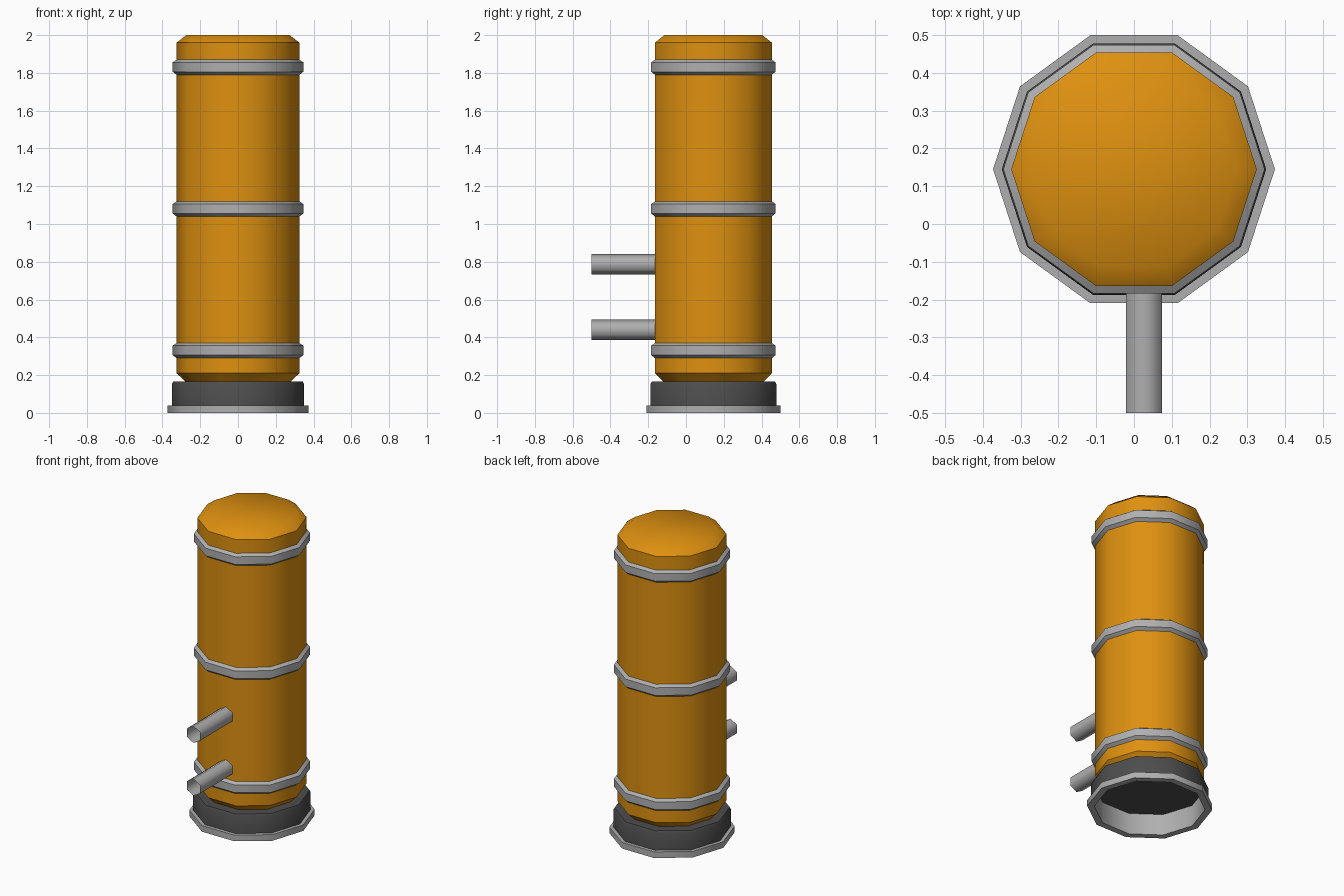
import bpy, bmesh, math

if "Cube" in bpy.data.objects:
    bpy.data.objects.remove(bpy.data.objects["Cube"])

CY = 0.145  # tank axis in y


def material(name, rgb):
    m = bpy.data.materials.new(name)
    m.diffuse_color = (*rgb, 1)
    m.use_nodes = True
    m.node_tree.nodes["Principled BSDF"].inputs["Base Color"].default_value = m.diffuse_color
    return m


ORANGE = material("orange paint", (0.73, 0.28, 0.005))
GREY = material("light grey metal", (0.43, 0.43, 0.43))
DARK = material("dark grey metal", (0.075, 0.075, 0.075))


def finish(name, bm, mat, angle=40, fix=True):
    if fix:
        bmesh.ops.recalc_face_normals(bm, faces=bm.faces)
    me = bpy.data.meshes.new(name)
    bm.to_mesh(me)
    bm.free()
    me.materials.append(mat)
    ob = bpy.data.objects.new(name, me)
    bpy.context.collection.objects.link(ob)
    bpy.ops.object.select_all(action='DESELECT')
    ob.select_set(True)
    bpy.context.view_layer.objects.active = ob
    bpy.ops.object.shade_smooth_by_angle(angle=math.radians(angle))
    return ob


def lathe(name, profile, mat, caps=False, closed=False, sides=10):
    """Revolve (radius, z) points into a ten-sided part."""
    bm = bmesh.new()
    rings = [[bm.verts.new((r * math.cos(math.tau * i / sides),
                            CY + r * math.sin(math.tau * i / sides), z))
              for i in range(sides)] for r, z in profile]
    pairs = list(zip(rings, rings[1:]))
    if closed:
        pairs.append((rings[-1], rings[0]))
    for a, b in pairs:
        for i in range(sides):
            j = (i + 1) % sides
            bm.faces.new((a[i], a[j], b[j], b[i]))
    if caps:
        bm.faces.new(rings[0][::-1])
        bm.faces.new(rings[-1])
    return finish(name, bm, mat)


# Tank body with chamfered ends
lathe("tank_body", [(0.273, 0.16), (0.325, 0.21), (0.325, 1.96), (0.273, 2.0)],
      ORANGE, caps=True)

# Three clamp bands
for n, z in enumerate((0.33, 1.08, 1.83)):
    lathe(f"band_{n + 1}", [(0.323, z - 0.042), (0.346, z - 0.024),
                            (0.346, z + 0.026), (0.323, z + 0.041)], GREY)

# Hollow base: outer wall, lid and underside recess
base = lathe("base", [(0.33, 0.14), (0.33, 0.02), (0.35, 0.02), (0.35, 0.152),
                      (0.343, 0.165)], DARK, caps=True)
base.data.materials.append(GREY)
for f in base.data.polygons:  # inner wall is bare metal
    c = f.center
    if abs(f.normal.z) < 0.1 and math.hypot(c.x, c.y - CY) < 0.32:
        f.material_index = 1

# Foot flange
lathe("foot_flange", [(0.33, 0.0), (0.373, 0.0), (0.373, 0.04), (0.33, 0.04)],
      GREY, closed=True)

# Two open six-sided pipes on the front
for n, z in enumerate((0.44, 0.787)):
    bm = bmesh.new()
    ends = [[bm.verts.new((0.027 + 0.055 * math.sin(math.tau * i / 6), y,
                           z + 0.055 * math.cos(math.tau * i / 6)))
             for i in range(6)] for y in (-0.5, -0.155)]
    for i in range(6):
        j = (i + 1) % 6
        bm.faces.new((ends[0][i], ends[1][i], ends[1][j], ends[0][j]))
    finish(f"pipe_{n + 1}", bm, GREY, angle=65)
